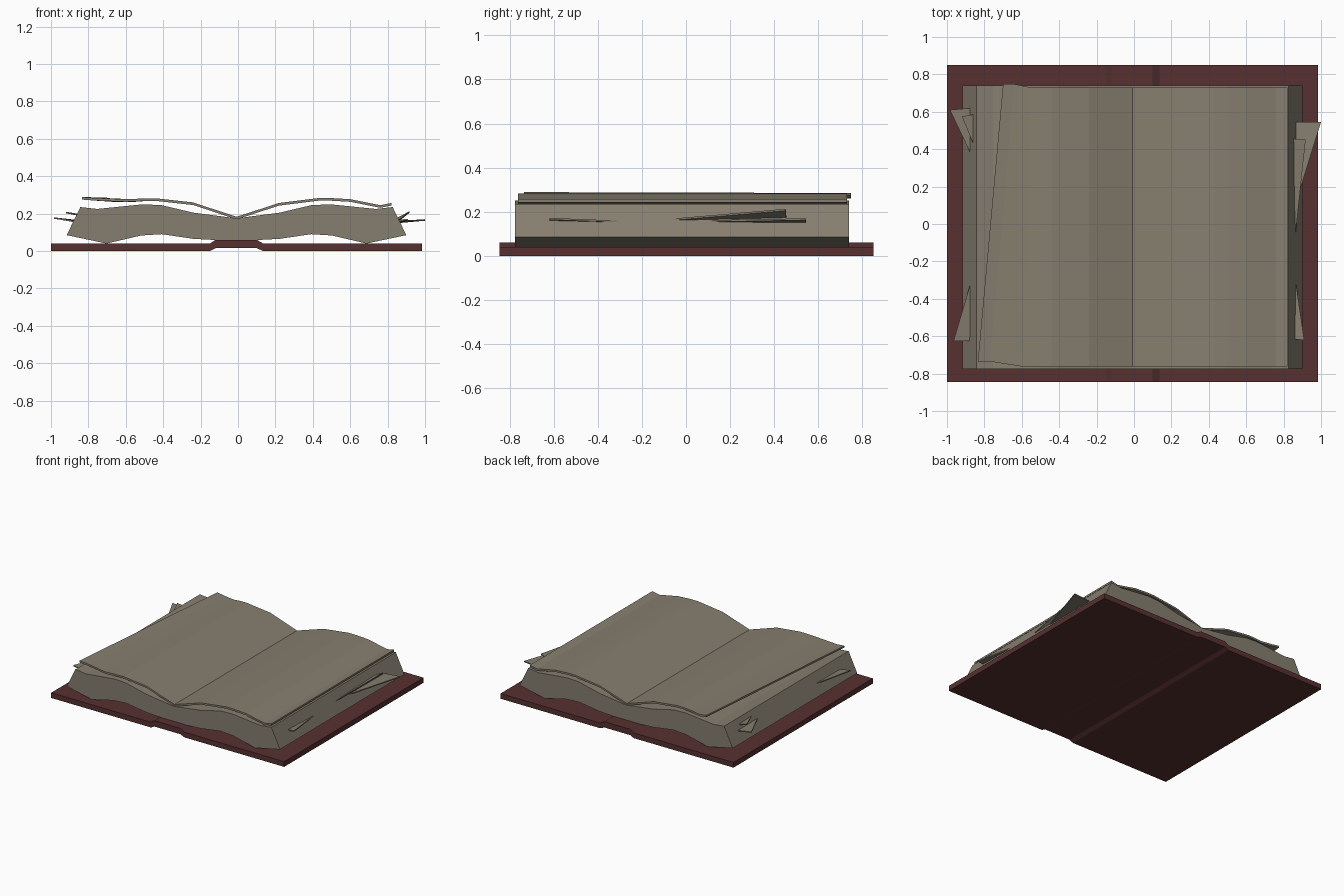
import bpy

if "Cube" in bpy.data.objects:
    bpy.data.objects.remove(bpy.data.objects["Cube"])


def material(name, color):
    m = bpy.data.materials.new(name)
    m.diffuse_color = (*color, 1)
    m.use_nodes = True
    m.node_tree.nodes["Principled BSDF"].inputs["Base Color"].default_value = m.diffuse_color
    return m


leather = material("leather", (0.095, 0.03, 0.03))
paper = material("paper", (0.24, 0.21, 0.16))


def make(name, verts, faces, mat):
    me = bpy.data.meshes.new(name)
    me.from_pydata(verts, [], faces)
    me.materials.append(mat)
    ob = bpy.data.objects.new(name, me)
    bpy.context.collection.objects.link(ob)
    return ob


def strip_prism(name, top, bottom, y0, y1, mat):
    """Solid along y from matching upper and lower (x, z) profiles."""
    n = len(top)
    verts = [(x, y, z) for y in (y0, y1) for row in (top, bottom) for x, z in row]
    faces = []
    for i in range(n - 1):
        a, b, c, d = i, i + n, i + 2 * n, i + 3 * n
        faces += [(a, a + 1, c + 1, c)[::1], (b, d, d + 1, b + 1),
                  (a, b, b + 1, a + 1), (c, c + 1, d + 1, d)]
    faces += [(0, 2 * n, 3 * n, n), (n - 1, 2 * n - 1, 4 * n - 1, 3 * n - 1)]
    return make(name, verts, faces, mat)


def sheet(name, front, back, y_front, y_back, thick):
    """Thin curved page between a front and a back edge curve of (x, z)."""
    n = len(front)

    def ys(end, corner, i):
        return corner if i >= n - 2 else end
    verts = []
    for dz in (0, -thick):
        verts += [(x, ys(y_front[0], y_front[1], i), z + dz) for i, (x, z) in enumerate(front)]
        verts += [(x, ys(y_back[0], y_back[1], i), z + dz) for i, (x, z) in enumerate(back)]
    faces = []
    for i in range(n - 1):
        a, b, c, d = i, i + n, i + 2 * n, i + 3 * n
        quads = [(a, a + 1, b + 1, b), (c, d, d + 1, c + 1),
                 (a, c, c + 1, a + 1), (b, b + 1, d + 1, d)]
        # mirrored sheets run towards -x, so flip their winding
        faces += quads if front[-1][0] > 0 else [q[::-1] for q in quads]
    caps = [(0, n, 3 * n, 2 * n), (n - 1, 3 * n - 1, 4 * n - 1, 2 * n - 1)]
    faces += caps if front[-1][0] > 0 else [q[::-1] for q in caps]
    return make(name, verts, faces, paper)


def scrap(name, pts, thick=0.008):
    """Loose triangular piece of torn page."""
    verts = pts + [(x, y, z - thick) for x, y, z in pts]
    (ax, ay, _), (bx, by, _), (cx, cy, _) = pts
    faces = [(0, 1, 2), (3, 5, 4), (0, 3, 4, 1), (1, 4, 5, 2), (2, 5, 3, 0)]
    if (bx - ax) * (cy - ay) - (by - ay) * (cx - ax) < 0:
        faces = [f[::-1] for f in faces]
    return make(name, verts, faces, paper)


# Cover with raised spine
strip_prism("cover",
            [(-1, .04), (-.15, .04), (-.12, .06), (.10, .06), (.135, .04), (.985, .04)],
            [(-1, 0), (-.15, 0), (-.12, .015), (.10, .015), (.135, 0), (.985, 0)],
            -.845, .85, leather)

# Wavy page block
half_top = [(.23, .205), (.40, .245), (.50, .25), (.745, .225), (.835, .235)]
half_bot = [(.23, .065), (.40, .09), (.51, .083), (.695, .04), (.908, .085)]


def both(half, mid):
    off = -.008
    return ([(off - x, z) for x, z in reversed(half)] + [(off, mid)]
            + [(off + x, z) for x, z in half])


strip_prism("page_block", both(half_top, .175), both(half_bot, .053), -.775, .74, paper)

# Open top pages
right = [(-.008, .183), (.22, .257), (.43, .283), (.50, .283), (.60, .277),
         (.76, .245), (.82, .257)]
sheet("right_page", right, right, (-.762, -.762), (.73, .73), .014)
left = [(-.008, .183), (-.24, .26), (-.44, .282), (-.50, .281)]
sheet("left_page",
      left + [(-.60, .277), (-.77, .284), (-.835, .289)],
      left + [(-.55, .277), (-.64, .275), (-.70, .285)],
      (-.762, -.735), (.73, .748), .014)

# Torn scraps sticking out of the page edges
scrap("scrap_right_a", [(.865, .545, .158), (1, .545, .17), (.865, .11, .162)])
scrap("scrap_right_b", [(.845, .455, .175), (.918, .452, .213), (.864, -.05, .17)])
scrap("scrap_right_c", [(.86, -.617, .168), (.91, -.62, .172), (.865, -.31, .16)])
scrap("scrap_left_a", [(-.985, .61, .18), (-.87, .62, .165), (-.875, .38, .168)])
scrap("scrap_left_b", [(-.92, .575, .21), (-.86, .585, .198), (-.86, .43, .2)])
scrap("scrap_left_c", [(-.965, -.625, .178), (-.875, -.625, .162), (-.875, -.32, .165)])
